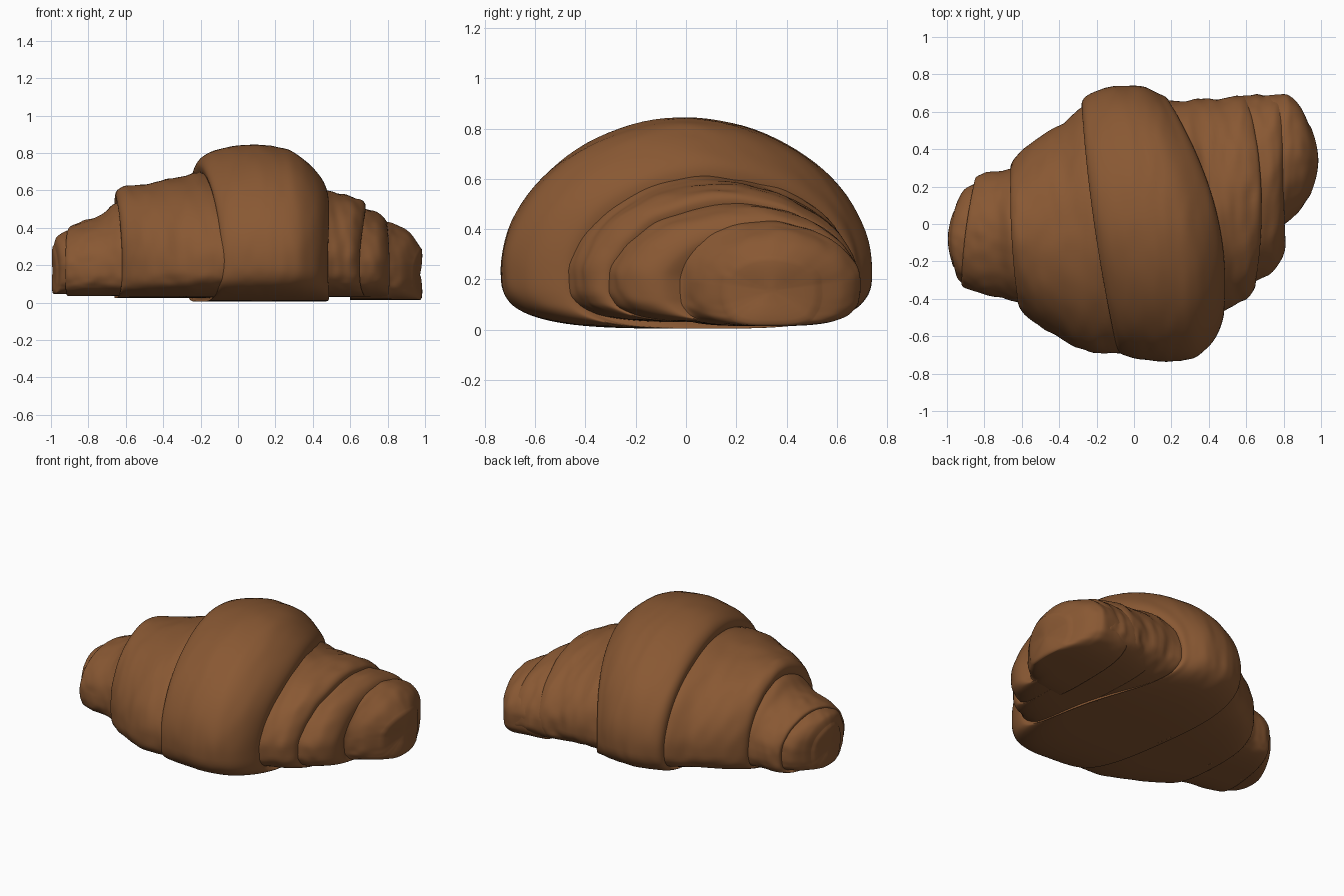
import bpy, bmesh, math
from mathutils import Vector, noise

if "Cube" in bpy.data.objects:
    bpy.data.objects.remove(bpy.data.objects["Cube"])

crust = bpy.data.materials.new("baked_crust")
crust.diffuse_color = (0.25, 0.098, 0.033, 1)
crust.use_nodes = True
crust.node_tree.nodes["Principled BSDF"].inputs["Base Color"].default_value = crust.diffuse_color

SEG = 96    # points round each wrap
SUB = 8     # loft steps between key rings


def spow(v, p):
    return math.copysign(abs(v) ** p, v)


def catmull(a, b, c, d, t):
    return [0.5 * (2 * q + (r - p) * t + (2 * p - 5 * q + 4 * r - s) * t * t
                   + (3 * q - p - 3 * r + s) * t ** 3) for p, q, r, s in zip(a, b, c, d)]


def ring_points(k, zb, rough, seed):
    """Dome-shaped ring: x at front/middle/back, y front/back, top height."""
    xf, xm, xb, yf, yb, zt = k
    cy, hy = (yf + yb) / 2, (yb - yf) / 2
    zm = 0.13 + 0.14 * zt
    pts = []
    for i in range(SEG):
        a = 2 * math.pi * i / SEG
        c, s = math.cos(a), math.sin(a)
        if s >= 0:
            t, z = spow(c, 1.06), zm + (zt - zm) * spow(s, 1.06)
        else:
            t, z = spow(c, 0.6), zm + (zm - zb) * spow(s, 0.6)
        x = xm + t * (xb - xf) / 2 + t * t * ((xb + xf) / 2 - xm)
        n = rough * noise.noise(Vector((x * 9, 1.3 * c + seed, 1.3 * s)))
        n += rough * 0.5 * noise.noise(Vector((x * 20, 4 * c, 4 * s + seed)))
        pts.append(Vector((x, cy + hy * t + n * c, z + n * max(s, 0))))
    return pts


def band(name, keys, zb=0.02, rough=0.01, caps=(0, 0)):
    """Loft smoothly through key rings; caps push the rounded ends outward."""
    ext = [keys[0]] + keys + [keys[-1]]
    rings = []
    for j in range(len(keys) - 1):
        for s in range(SUB):
            rings.append(catmull(*ext[j:j + 4], s / SUB))
    rings.append(keys[-1])
    rows = [ring_points(k, zb, rough, len(name)) for k in rings]

    def cap(row, push):
        mid = sum(row, Vector()) / SEG
        out = []
        for f in (0.93, 0.82, 0.65, 0.4, 0.12):
            dx = push * math.sqrt(1 - f * f)
            out.append([mid.lerp(p, f) + Vector((dx, 0, 0)) for p in row])
        return out

    rows = cap(rows[0], -caps[0])[::-1] + rows + cap(rows[-1], caps[1])
    bm = bmesh.new()
    vs = [[bm.verts.new(p) for p in r] for r in rows]
    for a, b in zip(vs, vs[1:]):
        for i in range(SEG):
            bm.faces.new((a[i], a[(i + 1) % SEG], b[(i + 1) % SEG], b[i]))
    bm.faces.new(vs[0])
    bm.faces.new(vs[-1])
    bmesh.ops.recalc_face_normals(bm, faces=bm.faces)
    for f in bm.faces:
        f.smooth = True
    me = bpy.data.meshes.new(name)
    bm.to_mesh(me)
    bm.free()
    me.materials.append(crust)
    ob = bpy.data.objects.new(name, me)
    bpy.context.collection.objects.link(ob)


# Big middle wrap
band("middle_wrap", [
    (-.07, -.19, -.26, -.58, .58, .66),
    (-.09, -.21, -.28, -.67, .64, .74),
    (-.03, -.15, -.24, -.71, .69, .80),
    (.08, 0, -.12, -.73, .735, .84),
    (.20, .12, -.02, -.735, .74, .845),
    (.33, .25, .06, -.71, .73, .82),
    (.43, .36, .13, -.62, .70, .75),
    (.48, .43, .18, -.49, .67, .65),
    (.46, .42, .18, -.40, .60, .52)], zb=0.005, rough=0.006)

# Left side wraps
band("left_wrap", [
    (-.57, -.61, -.61, -.34, .24, .48),
    (-.62, -.655, -.66, -.42, .30, .56),
    (-.57, -.62, -.62, -.50, .37, .615),
    (-.40, -.50, -.50, -.61, .47, .635),
    (-.22, -.35, -.38, -.69, .54, .665),
    (-.05, -.20, -.26, -.68, .63, .70),
    (.10, 0, -.10, -.64, .62, .70)], zb=0.025)
band("left_fold", [
    (-.90, -.88, -.83, -.28, .18, .36),
    (-.92, -.90, -.85, -.33, .24, .405),
    (-.84, -.84, -.80, -.37, .275, .43),
    (-.72, -.73, -.71, -.39, .285, .47),
    (-.60, -.64, -.64, -.43, .30, .53),
    (-.40, -.45, -.45, -.45, .32, .55)], zb=0.035)
band("left_tip", [
    (-.96, -.985, -.96, -.23, .07, .31),
    (-.94, -.965, -.94, -.29, .13, .36),
    (-.88, -.90, -.89, -.33, .20, .39),
    (-.75, -.78, -.77, -.34, .24, .41)], zb=0.045, caps=(0.02, 0))

# Right side wraps
band("right_wrap", [
    (.20, .10, 0, -.60, .60, .62),
    (.40, .33, .17, -.50, .655, .63),
    (.47, .42, .30, -.47, .66, .61),
    (.55, .52, .45, -.43, .67, .59),
    (.62, .62, .56, -.38, .68, .57),
    (.65, .68, .61, -.32, .67, .52),
    (.63, .66, .60, -.25, .61, .44)], zb=0.03, rough=0.016)
band("right_fold", [
    (.40, .40, .35, -.35, .64, .50),
    (.60, .60, .60, -.32, .685, .51),
    (.72, .70, .70, -.27, .69, .49),
    (.79, .77, .77, -.18, .69, .46),
    (.81, .80, .81, -.09, .66, .41),
    (.78, .79, .80, 0, .60, .35)], zb=0.03, rough=0.014)
band("right_tip", [
    (.60, .60, .60, -.10, .67, .43),
    (.75, .78, .78, -.07, .695, .435),
    (.80, .86, .84, -.01, .68, .41),
    (.87, .93, .89, .05, .63, .36),
    (.93, .975, .93, .14, .54, .30)], zb=0.015, caps=(0, 0.025))
